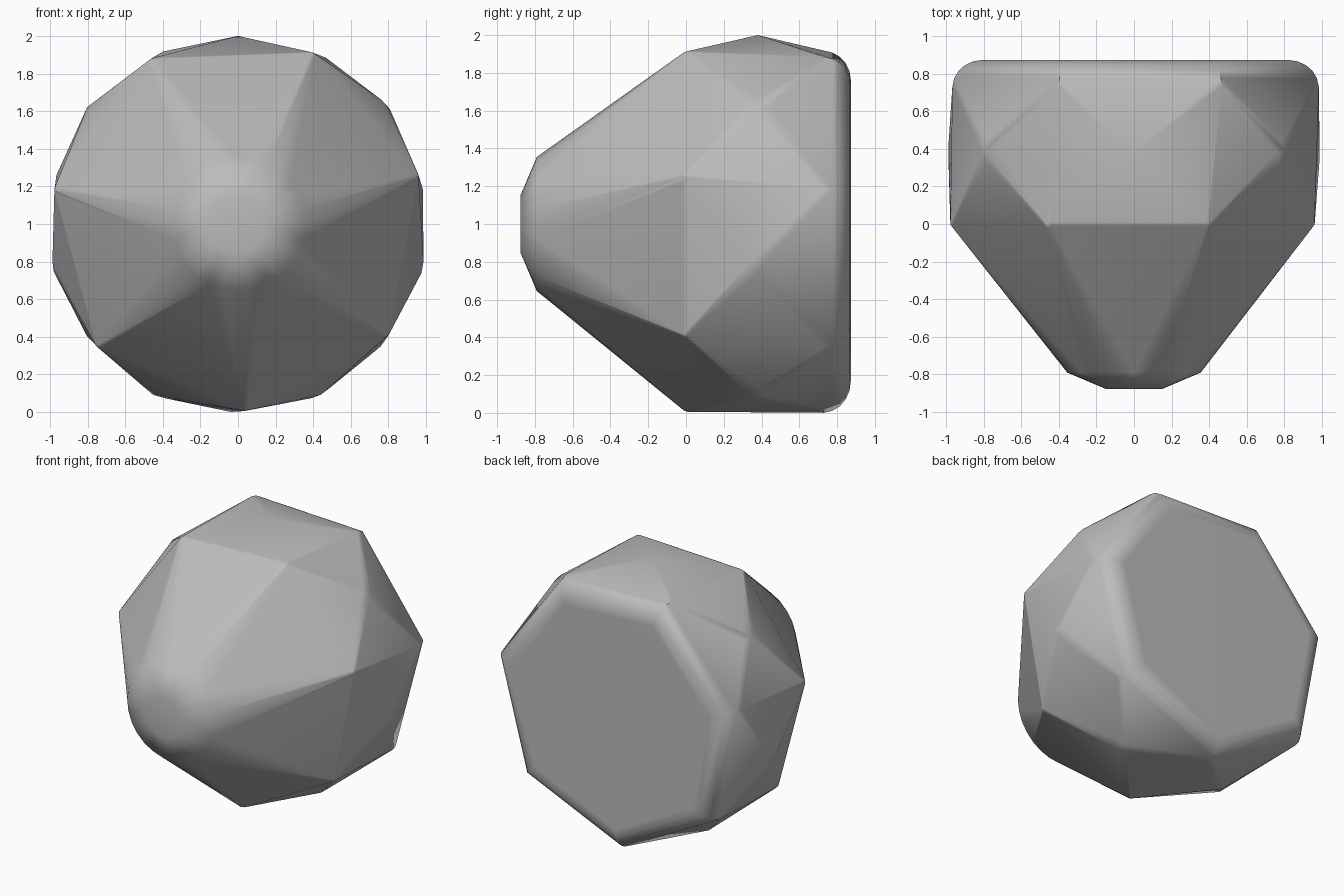
import bpy, bmesh
from math import radians, sin, cos
from mathutils import Vector

if "Cube" in bpy.data.objects:
    bpy.data.objects.remove(bpy.data.objects["Cube"], do_unlink=True)

SIDES = 7
STEP = 360 / SIDES


def polar(degrees, radius, y):
    a = radians(degrees)
    return Vector((radius * cos(a), y, 1 + radius * sin(a)))


def soft_corner(bm, degrees, reach, y, radius):
    """Small ball whose outer side touches the wanted corner."""
    ball = bmesh.ops.create_icosphere(bm, subdivisions=2, radius=radius)
    bmesh.ops.translate(bm, verts=ball["verts"], vec=polar(degrees, reach - radius, y))


bm = bmesh.new()
# Seven sides: front ring, offset middle ring, and back ring with a rounded rim
rim = [(1.0, 0.73), (0.99, 0.775), (0.965, 0.815), (0.93, 0.845), (0.885, 0.865), (0.83, 0.873)]
for i in range(SIDES):
    soft_corner(bm, 15 + i * STEP, 0.995, 0.01, 0.04)
    soft_corner(bm, 90 + i * STEP, 1.0 if i == 0 else 1.015, 0.38, 0.12)
    for radius, y in rim:
        bm.verts.new(polar(10.7 + i * STEP, radius, y))

# Round blunt nose
for radius, y in [(0.355, -0.79), (0.15, -0.877)]:
    for i in range(28):
        bm.verts.new(polar(90 + i * 360 / 28, radius, y))

# Wrap the corners in one convex skin
loose = [f for f in bm.faces]
bmesh.ops.delete(bm, geom=loose, context="FACES_ONLY")
bmesh.ops.delete(bm, geom=bm.edges[:], context="EDGES_FACES")
hull = bmesh.ops.convex_hull(bm, input=bm.verts[:])
unused = {v for v in bm.verts if not v.link_faces}
bmesh.ops.delete(bm, geom=list(unused), context="VERTS")
bmesh.ops.dissolve_limit(bm, angle_limit=radians(0.5), verts=bm.verts[:], edges=bm.edges[:])
bmesh.ops.recalc_face_normals(bm, faces=bm.faces[:])

mesh = bpy.data.meshes.new("faceted_stone")
bm.to_mesh(mesh)
bm.free()
stone = bpy.data.objects.new("faceted_stone", mesh)
bpy.context.collection.objects.link(stone)

# Plain grey material
grey = bpy.data.materials.new("grey")
grey.use_nodes = True
colour = (0.5, 0.5, 0.5, 1)
grey.diffuse_color = colour
grey.node_tree.nodes["Principled BSDF"].inputs["Base Color"].default_value = colour
mesh.materials.append(grey)

# Soft shading that keeps the broad facets flat
bpy.context.view_layer.objects.active = stone
stone.select_set(True)
bpy.ops.object.shade_smooth_by_angle(angle=radians(40))
weighted = stone.modifiers.new("facet_shading", "WEIGHTED_NORMAL")
weighted.keep_sharp = True
